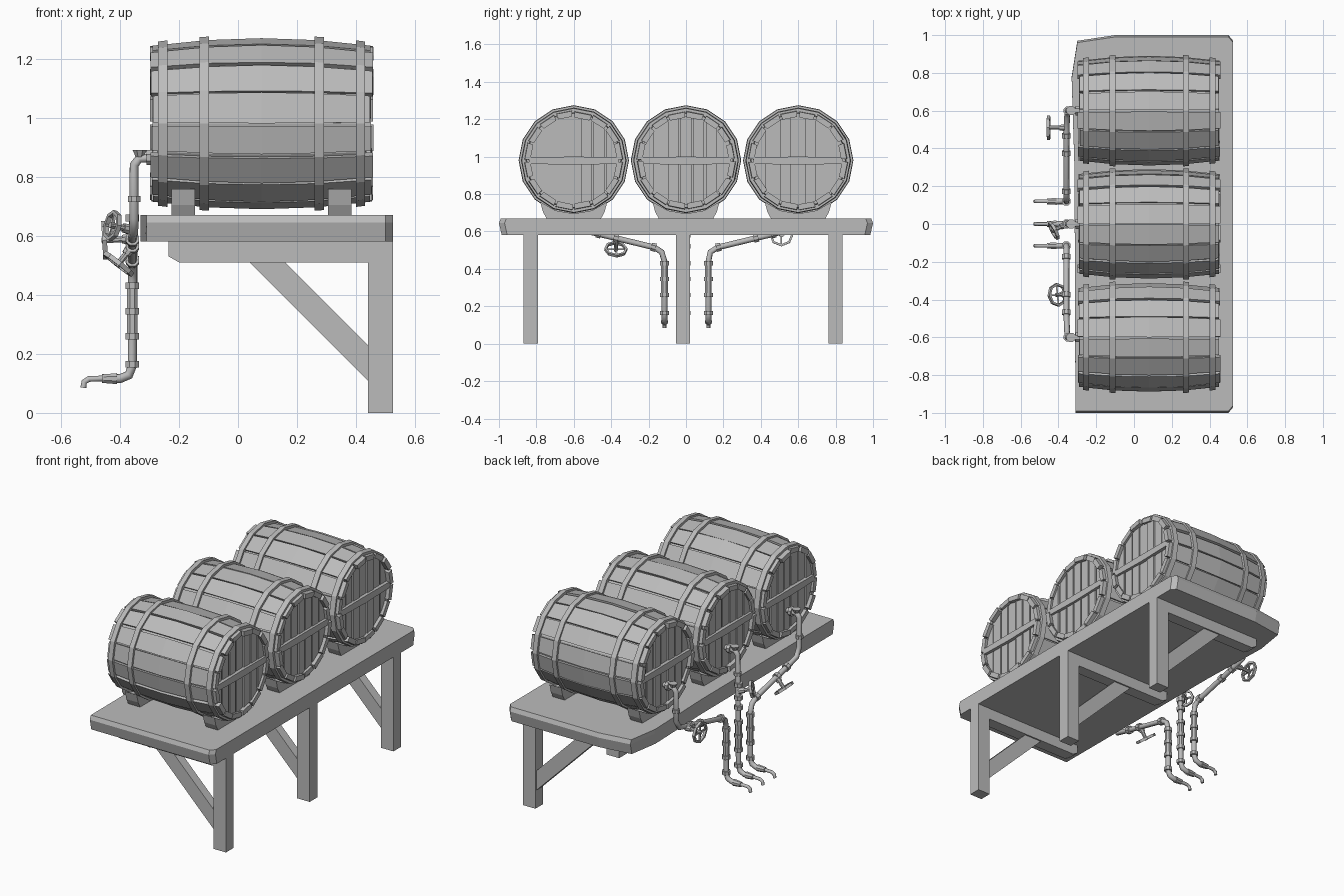
import bpy, bmesh, math, random
from mathutils import Vector

random.seed(4)
if "Cube" in bpy.data.objects:
    bpy.data.objects.remove(bpy.data.objects["Cube"])

grey = bpy.data.materials.new("plain_grey")
grey.use_nodes = True
grey.diffuse_color = (0.5, 0.5, 0.5, 1)
grey.node_tree.nodes["Principled BSDF"].inputs["Base Color"].default_value = (0.5, 0.5, 0.5, 1)


def finish(name, bm):
    bmesh.ops.recalc_face_normals(bm, faces=bm.faces)
    mesh = bpy.data.meshes.new(name)
    bm.to_mesh(mesh)
    bm.free()
    mesh.materials.append(grey)
    obj = bpy.data.objects.new(name, mesh)
    bpy.context.collection.objects.link(obj)
    return obj


def skin(bm, rings, closed=False):
    """Join rings of points into a solid; closed joins last to first."""
    loops = [[bm.verts.new(p) for p in ring] for ring in rings]
    n = len(loops[0])
    pairs = list(zip(loops, loops[1:]))
    if closed:
        pairs.append((loops[-1], loops[0]))
    else:
        bm.faces.new(loops[0])
        bm.faces.new(loops[-1])
    for a, b in pairs:
        for i in range(n):
            j = (i + 1) % n
            bm.faces.new((a[i], a[j], b[j], b[i]))


def slab_y(bm, outline, y, width):
    """Extrude an xz outline along y."""
    skin(bm, [[(px, y + s * width / 2, pz) for px, pz in outline] for s in (-1, 1)])


def slab_x(bm, outline, x0, x1):
    """Extrude a yz outline along x."""
    skin(bm, [[(x, py, pz) for py, pz in outline] for x in (x0, x1)])


def rod(bm, a, b, r1, r2=None, sides=8):
    a, b = Vector(a), Vector(b)
    turn = (b - a).to_track_quat('Z', 'Y')
    r2 = r1 if r2 is None else r2
    steps = [math.tau * (i + 0.5) / sides for i in range(sides)]
    skin(bm, [[p + turn @ Vector((r * math.cos(t), r * math.sin(t), 0)) for t in steps]
              for p, r in ((a, r1), (b, r2))])


# Table top with worn corners
bm = bmesh.new()
outline = [(-0.31, -1), (0.5, -1), (0.525, -0.97), (0.525, 0.97), (0.5, 1),
           (-0.1, 1), (-0.3, 0.97), (-0.33, 0.78), (-0.315, 0.3)]
skin(bm, [[(x, y * k, z) for x, y in outline]
          for z, k in ((0.58, 0.985), (0.645, 1), (0.67, 0.99))])
finish("table_top", bm)

# Leg frames: post, bearer and diagonal brace
for name, y in (("front", -0.83), ("middle", -0.015), ("back", 0.80)):
    bm = bmesh.new()
    slab_y(bm, [(0.44, 0), (0.525, 0), (0.525, 0.58), (0.44, 0.58)], y, 0.075)
    finish(name + "_leg", bm)
    bm = bmesh.new()
    slab_y(bm, [(-0.235, 0.58), (-0.235, 0.53), (-0.2, 0.51), (0.44, 0.51), (0.44, 0.58)], y, 0.073)
    finish(name + "_bearer", bm)
    bm = bmesh.new()
    slab_y(bm, [(0.04, 0.51), (0.44, 0.11), (0.44, 0.23), (0.16, 0.51)], y, 0.055)
    finish(name + "_brace", bm)

# Barrels
SIDES, MID, AXIS_Z = 16, 0.08, 0.98
HALF, BELLY, END = 0.375, 0.288, 0.262


def radius(x):
    return BELLY - (BELLY - END) * ((x - MID) / HALF) ** 2


def polar(x, r, t, y):
    return (x, y + r * math.cos(t), AXIS_Z + r * math.sin(t))


def lathe(bm, profile, y, closed):
    rings = [[polar(x, r, math.tau * i / SIDES, y) for i in range(SIDES)] for x, r in profile]
    skin(bm, rings, closed)


def barrel(name, y):
    # Inner body, seen through the gaps between staves
    bm = bmesh.new()
    lathe(bm, [(MID + HALF * k, radius(MID + HALF * k) - 0.014)
               for k in (-0.92, -0.45, 0, 0.45, 0.92)], y, False)
    finish(name + "_body", bm)

    # Staves, each a little uneven
    bm = bmesh.new()
    for i in range(SIDES):
        gap0, gap1 = random.uniform(0.01, 0.04), random.uniform(0.01, 0.04)
        t0 = math.tau * i / SIDES + gap0
        t1 = math.tau * (i + 1) / SIDES - gap1
        lift = random.uniform(-0.004, 0.003)
        length = HALF + random.uniform(-0.008, 0.004)
        rings = []
        for k in (-1, -0.5, 0, 0.5, 1):
            x = MID + length * k
            r = radius(x) + lift
            w = 0.012 * (1 - abs(k))
            rings.append([polar(x, r, t0 - w, y), polar(x, r, t1 + w, y),
                          polar(x, r - 0.03, t1, y), polar(x, r - 0.03, t0, y)])
        skin(bm, rings)
    finish(name + "_staves", bm)

    # Hoops
    bm = bmesh.new()
    for x in (-0.255, -0.115, 0.275, 0.415):
        a, b = x - 0.016, x + 0.016
        lathe(bm, [(a, radius(a) + 0.013), (b, radius(b) + 0.013),
                   (b, radius(b) - 0.01), (a, radius(a) - 0.01)], y, True)
    finish(name + "_hoops", bm)

    # Heads: upright planks and a crossbar at each end
    bm = bmesh.new()
    for s in (-1, 1):
        x_in, x_out = MID + s * 0.335, MID + s * 0.352
        count, reach = 7, 0.236
        for i in range(count):
            y0 = -reach + 2 * reach * i / count + 0.005
            y1 = -reach + 2 * reach * (i + 1) / count - 0.005
            ym = (y0 + y1) / 2
            pts = [(v, math.sqrt(max(reach ** 2 - v ** 2, 0.001))) for v in (y0, ym, y1)]
            ring = [(y + v, AXIS_Z + h) for v, h in pts]
            ring += [(y + v, AXIS_Z - h) for v, h in reversed(pts)]
            slab_x(bm, ring, x_in, x_out + s * random.uniform(-0.004, 0.004))
        bar = [(y - 0.24, AXIS_Z - 0.018), (y, AXIS_Z - 0.024), (y + 0.24, AXIS_Z - 0.018),
               (y + 0.24, AXIS_Z + 0.018), (y, AXIS_Z + 0.02), (y - 0.24, AXIS_Z + 0.018)]
        slab_x(bm, bar, x_in, MID + s * 0.37)
    finish(name + "_heads", bm)

    # Cradles with a hollow top
    bm = bmesh.new()
    hollow = [math.radians(a) for a in (-129, -110, -90, -70, -51)]
    ring = [(y + 0.285 * math.cos(t), AXIS_Z + 0.285 * math.sin(t)) for t in hollow]
    ring += [(y + 0.165, 0.705), (y + 0.145, 0.668), (y - 0.145, 0.668), (y - 0.165, 0.705)]
    for x in (-0.185, 0.345):
        slab_x(bm, ring, x - 0.04, x + 0.04)
    finish(name + "_cradles", bm)


for name, y in (("front_barrel", -0.6), ("middle_barrel", 0.0), ("back_barrel", 0.6)):
    barrel(name, y)


# Tap pipes
def pipe(name, points, r):
    curve = bpy.data.curves.new(name, 'CURVE')
    curve.dimensions = '3D'
    curve.bevel_depth, curve.bevel_resolution, curve.use_fill_caps = r, 2, True
    line = curve.splines.new('POLY')
    line.points.add(len(points) - 1)
    for p, co in zip(line.points, points):
        p.co = (*co, 1)
    curve.materials.append(grey)
    bpy.context.collection.objects.link(bpy.data.objects.new(name, curve))


def valve(name, base, hub, size):
    """Stem with an eight-sided hand wheel."""
    bm = bmesh.new()
    base, hub = Vector(base), Vector(hub)
    axis = (hub - base).normalized()
    turn = axis.to_track_quat('Z', 'Y')
    rod(bm, base, hub + axis * 0.01, 0.011)
    rod(bm, base, base + axis * 0.035, 0.02, 0.016)
    rings = []
    for i in range(8):
        t = math.tau * i / 8
        out = Vector((math.cos(t), math.sin(t), 0))
        rings.append([hub + turn @ (out * (size + dr) + Vector((0, 0, dz)))
                      for dr, dz in ((-0.012, -0.008), (0, -0.008), (0, 0.008), (-0.012, 0.008))])
        if i % 2 == 0:
            rod(bm, hub, hub + turn @ (out * (size - 0.005)), 0.006, sides=4)
    skin(bm, rings, closed=True)
    finish(name, bm)


PX = -0.358
for name, y, out_y in (("front", -0.6, -0.115), ("middle", 0, 0), ("back", 0.6, 0.12)):
    side = (y > 0) - (y < 0)
    path = [(-0.27, y, 0.865), (-0.335, y, 0.862), (-0.352, y, 0.84)]
    if side:
        path += [(-0.352, y, 0.66), (-0.354, y - side * 0.03, 0.61),
                 (PX, y - side * 0.12, 0.59), (PX, side * 0.17, 0.515),
                 (PX, side * 0.13, 0.49), (PX, out_y, 0.44)]
    path += [(PX, out_y, 0.16), (-0.37, out_y, 0.128), (-0.4, out_y, 0.116),
             (-0.46, out_y, 0.116)]
    pipe(name + "_pipe", path, 0.0155)
    pipe(name + "_spout", [(-0.44, out_y, 0.117), (-0.505, out_y, 0.115),
                           (-0.521, out_y, 0.105), (-0.524, out_y, 0.085)], 0.01)

    # Collars and the flared tap head
    bm = bmesh.new()
    for z in (0.43, 0.345, 0.26, 0.165):
        rod(bm, (PX, out_y, z - 0.011), (PX, out_y, z + 0.011), 0.025)
    rod(bm, (PX, out_y, 0.26), (PX, out_y, 0.43), 0.019)
    rod(bm, (-0.352, y, 0.715), (-0.352, y, 0.735), 0.023)
    rod(bm, (-0.41, out_y, 0.116), (-0.455, out_y, 0.116), 0.02, 0.016)
    rod(bm, (-0.29, y, 0.865), (-0.31, y, 0.865), 0.028)
    rod(bm, (-0.333, y, 0.862), (-0.333, y, 0.89), 0.012, 0.026)
    if side:
        a, b = Vector(path[5]), Vector(path[6])
        for k in (0.0, 0.3, 0.95):
            p = a.lerp(b, k)
            rod(bm, p, p + (b - a).normalized() * 0.025, 0.024)
    else:
        for z in (0.66, 0.58, 0.52):
            rod(bm, (PX, 0, z - 0.012), (PX, 0, z + 0.012), 0.025)
    finish(name + "_collars", bm)

valve("front_valve", (PX, -0.37, 0.565), (-0.405, -0.375, 0.505), 0.062)
valve("middle_valve", (PX, 0, 0.62), (-0.425, -0.035, 0.635), 0.052)
valve("back_valve", (PX, 0.51, 0.59), (-0.452, 0.51, 0.585), 0.065)
